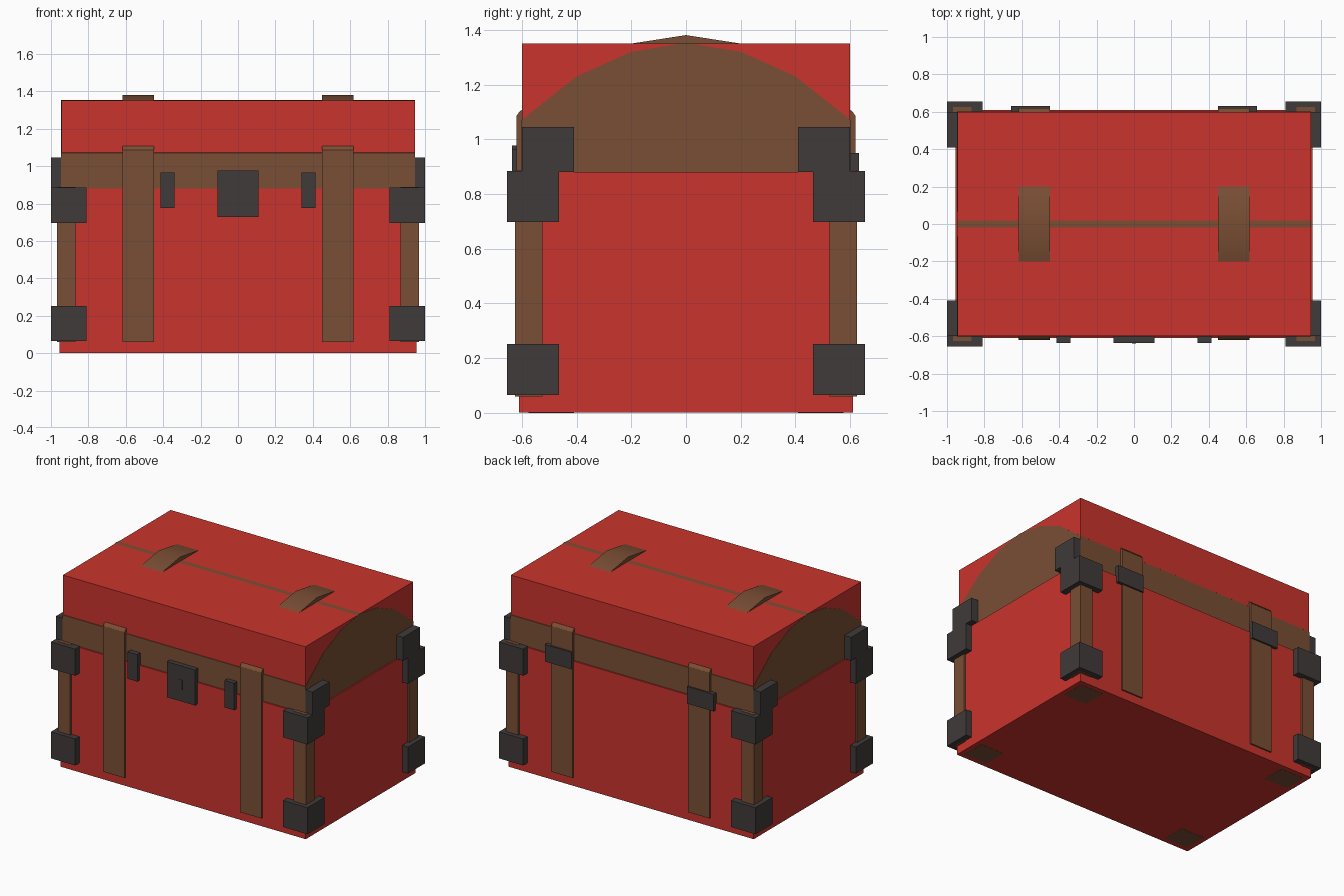
import bpy
import bmesh
import math

cube = bpy.data.objects.get("Cube")
if cube:
    bpy.data.objects.remove(cube, do_unlink=True)


def material(name, rgb):
    mat = bpy.data.materials.new(name)
    mat.use_nodes = True
    mat.diffuse_color = (*rgb, 1)
    mat.node_tree.nodes["Principled BSDF"].inputs["Base Color"].default_value = (*rgb, 1)
    return mat


RED = material("red panel", (0.59, 0.034, 0.026))
BROWN = material("brown leather", (0.195, 0.077, 0.035))
IRON = material("dark iron", (0.052, 0.043, 0.043))


def finish(name, bm, mat):
    bmesh.ops.recalc_face_normals(bm, faces=bm.faces)
    mesh = bpy.data.meshes.new(name)
    bm.to_mesh(mesh)
    bm.free()
    mesh.materials.append(mat)
    obj = bpy.data.objects.new(name, mesh)
    bpy.context.collection.objects.link(obj)
    return obj


def box(name, mat, x, y, z):
    """Box from (min, max) ranges on each axis."""
    bm = bmesh.new()
    bmesh.ops.create_cube(bm, size=1)
    for v in bm.verts:
        for i, (lo, hi) in enumerate((x, y, z)):
            v.co[i] = lo if v.co[i] < 0 else hi
    return finish(name, bm, mat)


def extrusion(name, mat, profile, x0, x1):
    """Side profile in (y, z), extruded along x with softly shaded curves."""
    bm = bmesh.new()
    face = bm.faces.new([bm.verts.new((x0, y, z)) for y, z in profile])
    ext = bmesh.ops.extrude_face_region(bm, geom=[face])["geom"]
    moved = [g for g in ext if isinstance(g, bmesh.types.BMVert)]
    bmesh.ops.translate(bm, vec=(x1 - x0, 0, 0), verts=moved)
    obj = finish(name, bm, mat)
    bpy.ops.object.select_all(action="DESELECT")
    obj.select_set(True)
    bpy.context.view_layer.objects.active = obj
    bpy.ops.object.shade_smooth_by_angle(angle=math.radians(30))
    return obj


def arch(half):
    """Mirror a half outline, which runs from the base up to the crown."""
    return half + [(-y, z) for y, z in reversed(half[:-1])]


def span(side, lo, hi):
    return tuple(sorted((side * lo, side * hi)))


SIDES = (("right", -1), ("left", 1))
ENDS = (("front", -1), ("back", 1))

# Chest body and squared lid shell
box("chest_body", RED, (-0.955, 0.955), (-0.61, 0.61), (0.001, 0.88))
box("lid_shell", RED, (-0.945, 0.945), (-0.6, 0.6), (0.88, 1.35))

# Domed lid core, a hair proud of the shell
dome = arch([(-0.602, 0.881), (-0.602, 1.07), (-0.4, 1.23), (-0.2, 1.32), (0, 1.353)])
extrusion("lid_dome", BROWN, dome, -0.947, 0.947)

# Straps wrapping from front to back over the dome
outer = arch([(-0.62, 0.06), (-0.62, 1.085), (-0.61, 1.1), (-0.4, 1.26), (-0.2, 1.35), (0, 1.381)])
inner = arch([(-0.59, 0.06), (-0.59, 1.07), (-0.4, 1.22), (-0.2, 1.31), (0, 1.34)])
for side, s in SIDES:
    x0, x1 = span(s, 0.45, 0.617)
    extrusion(side + "_strap", BROWN, outer + inner[::-1], x0, x1)
    box(side + "_hinge", IRON, span(s, 0.45, 0.658), (0.6, 0.632), (0.83, 0.95))
    box(side + "_clasp", IRON, span(s, 0.34, 0.415), (-0.636, -0.6), (0.775, 0.965))

# Corner posts, iron caps and base pads
for side, s in SIDES:
    for end, e in ENDS:
        tag = end + "_" + side
        box(tag + "_post", BROWN, span(s, 0.87, 0.967), span(e, 0.525, 0.625), (0.06, 0.887))
        for level, z in (("lower", (0.065, 0.252)), ("upper", (0.697, 0.885))):
            box(tag + "_" + level + "_cap", IRON, span(s, 0.81, 1), span(e, 0.465, 0.655), z)
        box(tag + "_lid_cap", IRON, span(s, 0.81, 1), span(e, 0.41, 0.599), (0.88, 1.045))
        box(tag + "_base_pad", BROWN, span(s, 0.74, 0.92), span(e, 0.41, 0.575), (0, 0.006))

# Front lock plate with a thin keyhole cover
box("lock_plate", IRON, (-0.11, 0.11), (-0.636, -0.6), (0.727, 0.977))
box("keyhole_cover", IRON, (-0.012, 0.012), (-0.639, -0.635), (0.81, 0.88))
